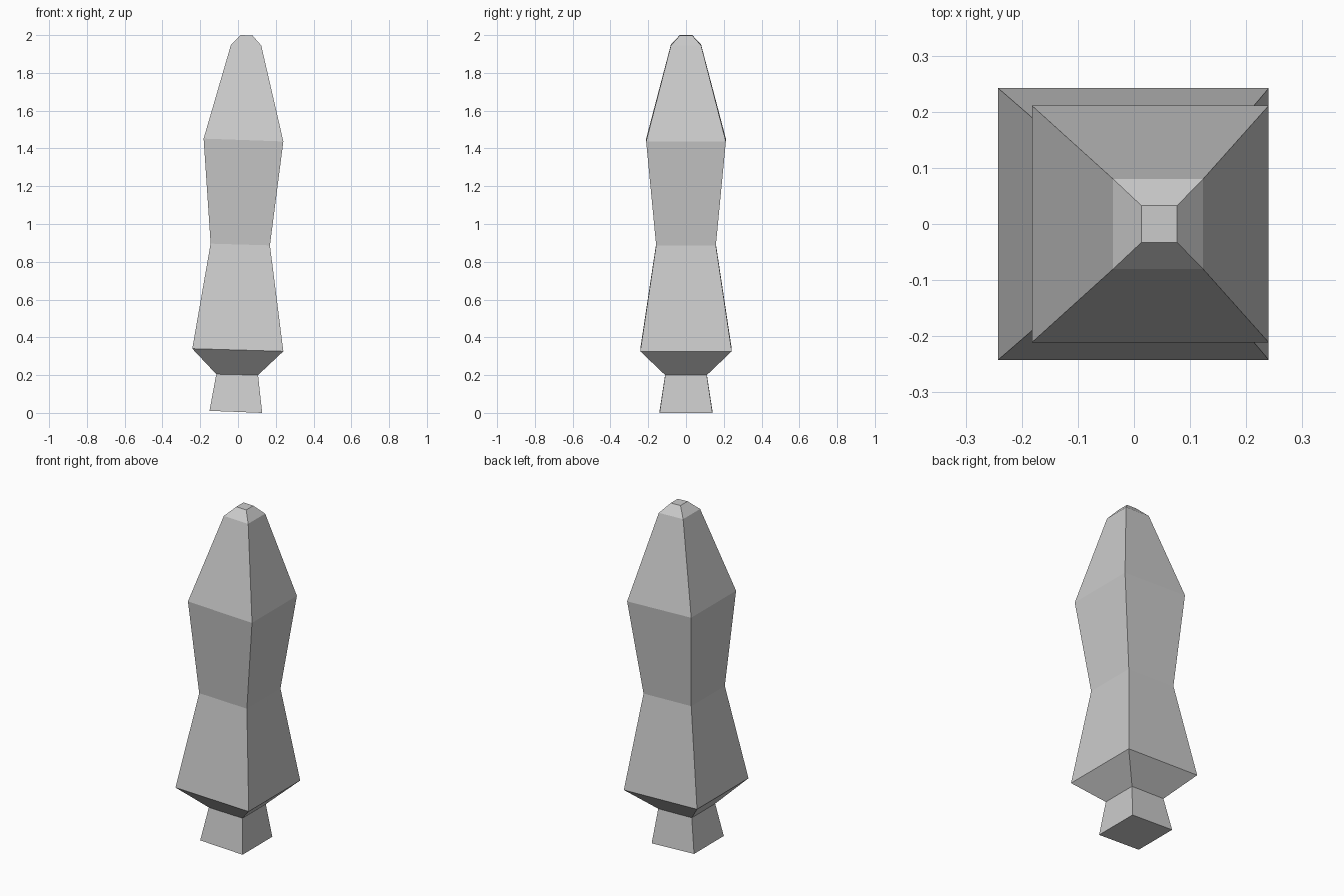
import bpy, bmesh

if "Cube" in bpy.data.objects:
    bpy.data.objects.remove(bpy.data.objects["Cube"])

# Square cross-sections, slightly tilted: left x, left z, right x, right z, half depth
sections = [
    (-0.151, 0.011, 0.128, 0.0, 0.14),     # foot
    (-0.115, 0.205, 0.106, 0.20, 0.11),    # neck
    (-0.242, 0.34, 0.24, 0.326, 0.242),    # flare
    (-0.145, 0.896, 0.169, 0.887, 0.158),  # waist
    (-0.182, 1.452, 0.24, 1.437, 0.211),   # shoulder
    (-0.037, 1.95, 0.123, 1.945, 0.08),    # tip
    (0.013, 2.0, 0.077, 1.998, 0.033),     # cap
]

# Loft the sections into one faceted body
bm = bmesh.new()
rings = []
for xl, zl, xr, zr, d in sections:
    corners = [(xl, -d, zl), (xr, -d, zr), (xr, d, zr), (xl, d, zl)]
    rings.append([bm.verts.new(c) for c in corners])
for low, high in zip(rings, rings[1:]):
    for i in range(4):
        j = (i + 1) % 4
        bm.faces.new((low[i], low[j], high[j], high[i]))
bm.faces.new(rings[0][::-1])
bm.faces.new(rings[-1])
bmesh.ops.recalc_face_normals(bm, faces=bm.faces)

mesh = bpy.data.meshes.new("faceted_blade")
bm.to_mesh(mesh)
bm.free()
bpy.context.collection.objects.link(bpy.data.objects.new("faceted_blade", mesh))
